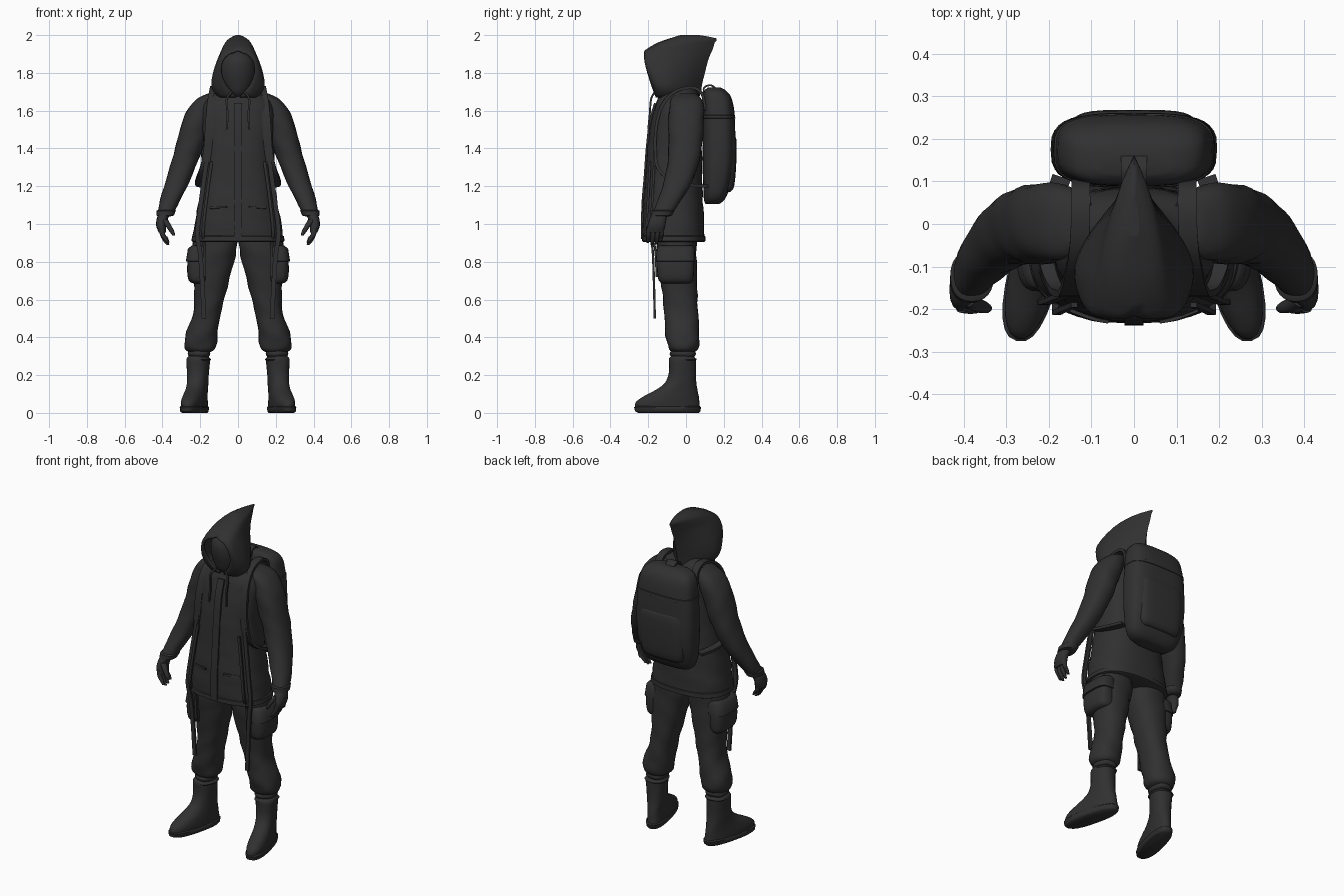
import bpy, bmesh, math
from mathutils import Vector, Matrix

cloth = bpy.data.materials.new("charcoal")
cloth.diffuse_color = (0.03, 0.03, 0.03, 1)


def smooth_rows(rows, k):
    """Catmull-Rom resampling of rows of numbers, k steps per span."""
    rows = [Vector(r) for r in rows]
    out = []
    for i in range(len(rows) - 1):
        p0, p1, p2 = rows[max(i - 1, 0)], rows[i], rows[i + 1]
        p3 = rows[min(i + 2, len(rows) - 1)]
        for j in range(k):
            t = j / k
            out.append(0.5 * (2 * p1 + (p2 - p0) * t + (2 * p0 - 5 * p1 + 4 * p2 - p3) * t * t
                              + (3 * p1 - p0 - 3 * p2 + p3) * t ** 3))
    return out + [rows[-1]]


def skin(name, rings, closed=True, caps=True, angle=50):
    """Object from rings of points bridged in order."""
    bm = bmesh.new()
    vs = [[bm.verts.new(p) for p in ring] for ring in rings]
    n = len(vs[0])
    for a, b in zip(vs, vs[1:]):
        for i in range(n if closed else n - 1):
            j = (i + 1) % n
            bm.faces.new((a[i], a[j], b[j], b[i]))
    if caps:
        bm.faces.new(vs[0][::-1])
        bm.faces.new(vs[-1])
    bmesh.ops.remove_doubles(bm, verts=bm.verts, dist=0.0002)
    bmesh.ops.recalc_face_normals(bm, faces=bm.faces)
    me = bpy.data.meshes.new(name)
    bm.to_mesh(me)
    bm.free()
    me.materials.append(cloth)
    ob = bpy.data.objects.new(name, me)
    bpy.context.collection.objects.link(ob)
    bpy.ops.object.select_all(action='DESELECT')
    ob.select_set(True)
    bpy.context.view_layer.objects.active = ob
    bpy.ops.object.shade_smooth_by_angle(angle=math.radians(angle))
    return ob


def loft(name, rows, s=1, n=24, power=2.3, fold=0.0, k=3, move=None):
    """Rows are (x, y, z, rx, ry); s=-1 mirrors; fold adds cloth creases."""
    rings = []
    for x, y, z, rx, ry in smooth_rows(rows, k):
        ring = []
        for i in range(n):
            a = 2 * math.pi * i / n
            c, d = math.cos(a), math.sin(a)
            f = 1 + fold * (math.sin(3 * a + 45 * z) + 0.6 * math.sin(5 * a - 70 * z))
            p = Vector((x + f * rx * math.copysign(abs(c) ** (2 / power), c),
                        y + f * ry * math.copysign(abs(d) ** (2 / power), d), z))
            if move:
                p = move @ p
            p.x *= s
            ring.append(p)
        rings.append(ring)
    return skin(name, rings)


def strap(name, path, w, d, s=1, k=4):
    """Flat band of half-width w and half-thickness d along a path."""
    pts = smooth_rows(path, k)
    rings = []
    for i, p in enumerate(pts):
        t = (pts[min(i + 1, len(pts) - 1)] - pts[max(i - 1, 0)]).normalized()
        side = (Vector((1, 0, 0)) - t * t.x).normalized()
        nrm = t.cross(side)
        ring = [p + side * w * u + nrm * d * v for u, v in ((-1, -1), (1, -1), (1, 1), (-1, 1))]
        rings.append([Vector((q.x * s, q.y, q.z)) for q in ring])
    return skin(name, rings, angle=35)


# Jacket body
loft("jacket", [(0, -.065, .91, .242, .163), (0, -.067, 1.0, .23, .163), (0, -.068, 1.12, .208, .158),
                (0, -.065, 1.25, .19, .15), (0, -.06, 1.4, .18, .145), (0, -.05, 1.54, .19, .135),
                (0, -.04, 1.63, .185, .122), (0, -.035, 1.68, .15, .105), (0, -.04, 1.72, .1, .085),
                (0, -.04, 1.76, .08, .07)], n=40, power=2.5, fold=.012)
# Jacket front flap and hem band
strap("front_flap", [(0, -.232, .92), (0, -.23, 1.1), (0, -.218, 1.25), (0, -.207, 1.4),
                     (0, -.19, 1.54), (0, -.163, 1.64)], .022, .006)
loft("hem_band", [(0, -.065, .905, .238, .16), (0, -.065, .91, .247, .168),
                  (0, -.065, .935, .243, .167), (0, -.065, .94, .234, .16)], n=40, power=2.5, k=1)

# Hood: rows are (z, front y, back y, half-width, half-opening)
hood_rows = [(1.67, -.16, .07, .1, .012), (1.70, -.172, .08, .128, .035), (1.74, -.186, .085, .14, .066),
             (1.80, -.205, .1, .132, .088), (1.86, -.22, .115, .113, .083), (1.90, -.222, .13, .096, .048),
             (1.922, -.215, .14, .086, 0), (1.96, -.15, .152, .067, 0), (1.983, -.085, .16, .045, 0),
             (2.0, -.03, .07, .012, 0)]
rings = []
for z, f, b, w, o in smooth_rows(hood_rows, 2):
    L, o = b - f, max(o, 0)
    half = smooth_rows([(o, f), (o + (w - o) * .7, f + .04 * L), (w * .98, f + .16 * L), (w, f + .32 * L),
                        (w * .84, f + .53 * L), (w * .5, f + .77 * L), (0, b)], 2)
    right = [Vector((p[0], p[1], z)) for p in half]
    rings.append(right + [Vector((-p.x, p.y, z)) for p in right[-2::-1]])
hood = skin("hood", rings, closed=False, caps=False)
bm = bmesh.new()
bm.from_mesh(hood.data)
bm.verts.ensure_lookup_table()
top = [v for v in bm.verts if v.co.z > 1.9999]
bmesh.ops.contextual_create(bm, geom=top)
bmesh.ops.recalc_face_normals(bm, faces=bm.faces)
# Normals must point away from the head
far = max(bm.faces, key=lambda f: f.calc_center_median().x)
if far.normal.x < 0:
    bmesh.ops.reverse_faces(bm, faces=bm.faces)
bm.to_mesh(hood.data)
bm.free()
thick = hood.modifiers.new("thickness", 'SOLIDIFY')
thick.thickness, thick.offset = .01, -1

# Covered face inside the hood
loft("face_cover", [(0, -.09, 1.66, .03, .03), (0, -.095, 1.69, .06, .07), (0, -.095, 1.74, .085, .09),
                    (0, -.1, 1.81, .095, .1), (0, -.1, 1.87, .085, .095), (0, -.09, 1.91, .055, .07),
                    (0, -.08, 1.925, .02, .03)], power=2)

# Backpack with back panel, lid seam and carry loop
loft("backpack", [(0, .14, 1.105, .11, .035), (0, .15, 1.13, .155, .055), (0, .163, 1.2, .18, .072),
                  (0, .173, 1.32, .193, .085), (0, .175, 1.48, .192, .086), (0, .172, 1.6, .182, .083),
                  (0, .165, 1.67, .168, .075), (0, .155, 1.705, .14, .058), (0, .15, 1.722, .09, .035)],
     n=36, power=3.2, fold=.006)
loft("backpack_pocket", [(0, .2, 1.17, .11, .035), (0, .2, 1.2, .14, .055), (0, .205, 1.32, .15, .061),
                         (0, .205, 1.45, .148, .061), (0, .2, 1.48, .13, .045)], n=28, power=4)
loft("backpack_lid_seam", [(0, .173, 1.555, .18, .08), (0, .173, 1.56, .189, .088),
                           (0, .173, 1.575, .188, .087), (0, .173, 1.58, .18, .08)], n=36, power=3.2, k=1)
strap("carry_loop", [(0, .1, 1.68), (0, .095, 1.72), (0, .13, 1.735), (0, .16, 1.715)], .03, .005)

for s, side in ((1, "left"), (-1, "right")):
    # Sleeve, cuff and hand
    loft("sleeve_" + side, [(.12, 0, 1.69, .04, .05), (.16, .003, 1.66, .062, .082), (.195, .003, 1.6, .075, .093),
                            (.225, 0, 1.52, .077, .094), (.25, -.003, 1.43, .075, .09),
                            (.28, -.012, 1.34, .07, .084), (.318, -.04, 1.23, .064, .076),
                            (.358, -.085, 1.13, .054, .063), (.385, -.125, 1.055, .042, .052)], s, fold=.018)
    loft("cuff_" + side, [(.377, -.118, 1.075, .045, .054), (.38, -.122, 1.07, .051, .06),
                          (.386, -.13, 1.045, .046, .056), (.387, -.132, 1.04, .03, .04)], s, k=1)
    loft("palm_" + side, [(.385, -.135, 1.06, .03, .04), (.4, -.147, 1.03, .03, .045),
                          (.407, -.156, .99, .026, .047), (.4, -.162, .955, .02, .044)], s, n=14)
    for i in range(4):
        y, drop = -.197 + .023 * i, (.012, 0, .004, .02)[i]
        loft(f"finger_{i + 1}_{side}", [(.405, y, .98, .014, .012), (.4, y, .945, .014, .0125),
                                        (.386, y - .003, .912 + drop, .012, .011),
                                        (.37, y - .006, .888 + drop, .007, .007)], s, n=8, k=2, power=2)
    loft("thumb_" + side, [(.392, -.175, 1.025, .02, .02), (.368, -.19, .99, .016, .017),
                           (.35, -.196, .96, .013, .014), (.34, -.198, .938, .007, .008)], s, n=10, power=2)

    # Trouser leg with gathered cuff and cargo pocket
    loft("trouser_leg_" + side, [(.12, -.05, .96, .115, .105), (.123, -.05, .87, .118, .106),
                                 (.136, -.043, .76, .104, .1), (.15, -.032, .62, .082, .092),
                                 (.166, -.025, .52, .073, .09), (.19, -.02, .43, .083, .09),
                                 (.199, -.015, .37, .086, .085), (.2, -.015, .335, .077, .075),
                                 (.2, -.015, .32, .05, .055)], s, fold=.025)
    loft("cargo_pocket_" + side, [(.205, -.05, .685, .03, .07), (.21, -.053, .7, .05, .09),
                                  (.213, -.055, .75, .056, .098), (.208, -.055, .83, .056, .097),
                                  (.2, -.055, .88, .045, .09)], s, power=3.2, fold=.01)
    loft("pocket_flap_" + side, [(.212, -.055, .80, .054, .09), (.213, -.055, .803, .063, .104),
                                 (.205, -.055, .87, .06, .1), (.2, -.055, .885, .045, .09)],
         s, power=3.2, k=1)

    # Boot, turned outwards around the ankle
    turn = (Matrix.Translation((.208, -.005, 0)) @ Matrix.Rotation(math.radians(14), 4, 'Z'))
    loft("boot_" + side, [(0, -.095, .03, .056, .177), (0, -.095, .06, .056, .172),
                          (0, -.075, .09, .054, .148), (0, -.047, .12, .052, .115),
                          (0, -.025, .155, .053, .086), (0, -.016, .2, .055, .073),
                          (0, -.014, .25, .059, .071), (0, -.014, .285, .06, .071),
                          (0, -.014, .3, .05, .06)], s, move=turn, fold=.008)
    loft("boot_sole_" + side, [(0, -.09, 0, .05, .165), (0, -.095, .008, .058, .178),
                               (0, -.095, .03, .06, .183), (0, -.095, .037, .053, .172)],
         s, power=2.5, k=1, move=turn)
    # Bunched sock above the boot
    loft("sock_" + side, [(.207, -.015, .27, .05, .055), (.207, -.015, .283, .064, .074),
                          (.206, -.016, .297, .052, .06), (.205, -.016, .312, .06, .07),
                          (.204, -.016, .34, .05, .058)], s, fold=.03)

    # Shoulder strap, side strap and hood cord
    strap("shoulder_strap_" + side, [(.125, .1, 1.6), (.125, .085, 1.69), (.125, .03, 1.722), (.13, -.06, 1.7),
                                     (.142, -.125, 1.63), (.152, -.157, 1.52), (.16, -.163, 1.4),
                                     (.178, -.15, 1.3), (.2, -.09, 1.24), (.203, 0, 1.21), (.17, .11, 1.2)],
          .022, .008, s)
    strap("side_strap_" + side, [(.158, -.165, 1.4), (.178, -.172, 1.25), (.198, -.18, 1.1), (.215, -.184, .95),
                                 (.2, -.175, .84), (.19, -.17, .7), (.18, -.165, .5)], .012, .006, s)
    strap("hip_strap_" + side, [(.14, -.19, 1.33), (.165, -.2, 1.15), (.185, -.206, .97),
                                (.178, -.165, .88), (.178, -.155, .72)], .008, .006, s)
    strap("hood_cord_" + side, [(.03, -.165, 1.70), (.06, -.185, 1.66), (.055, -.192, 1.58), (.06, -.2, 1.5)],
          .005, .005, s)
    # Lower jacket pocket edge
    strap("pocket_edge_" + side, [(.06, -.229, 1.09), (.1, -.222, 1.09), (.15, -.204, 1.085)], .004, .006, s)
